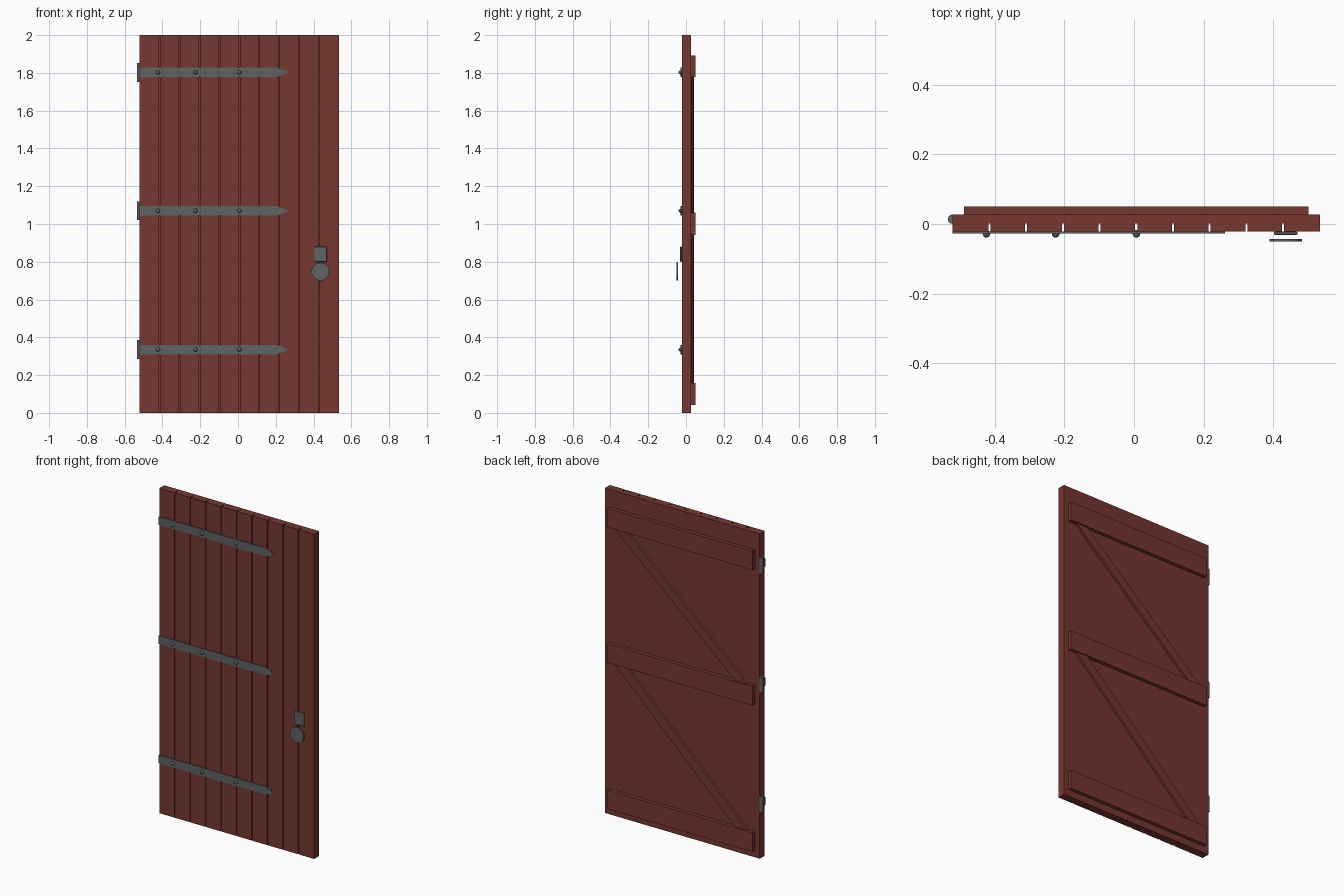
import bpy, bmesh, math
from mathutils import Vector

cube = bpy.data.objects.get("Cube")
if cube:
    bpy.data.objects.remove(cube, do_unlink=True)


def material(name, rgb):
    m = bpy.data.materials.new(name)
    m.use_nodes = True
    m.diffuse_color = (*rgb, 1)
    bsdf = m.node_tree.nodes["Principled BSDF"]
    bsdf.inputs["Base Color"].default_value = (*rgb, 1)
    bsdf.inputs["Roughness"].default_value = 0.7
    return m


WOOD = material("red_brown_wood", (0.18, 0.038, 0.03))
IRON = material("grey_iron", (0.11, 0.125, 0.125))


def finish(name, bm, mat):
    bmesh.ops.recalc_face_normals(bm, faces=bm.faces)
    mesh = bpy.data.meshes.new(name)
    bm.to_mesh(mesh)
    bm.free()
    mesh.materials.append(mat)
    ob = bpy.data.objects.new(name, mesh)
    bpy.context.collection.objects.link(ob)
    return ob


def prism(name, points, offset, mat):
    """Extrude a closed outline along the offset vector."""
    bm = bmesh.new()
    face = bm.faces.new([bm.verts.new(p) for p in points])
    top = bmesh.ops.extrude_face_region(bm, geom=[face])["geom"]
    moved = [v for v in top if isinstance(v, bmesh.types.BMVert)]
    bmesh.ops.translate(bm, verts=moved, vec=Vector(offset))
    return finish(name, bm, mat)


def plate(name, outline, y0, y1, mat):
    """Flat part: an x-z outline with thickness along y."""
    return prism(name, [(x, y0, z) for x, z in outline], (0, y1 - y0, 0), mat)


def smooth(ob):
    bpy.ops.object.select_all(action='DESELECT')
    ob.select_set(True)
    bpy.context.view_layer.objects.active = ob
    bpy.ops.object.shade_smooth_by_angle(angle=math.radians(40))


def circle(cx, cy, r, n):
    return [(cx + r * math.cos(2 * math.pi * i / n),
             cy + r * math.sin(2 * math.pi * i / n)) for i in range(n)]


# Door slab: plan outline with grooves between the planks
LEFT, RIGHT, FRONT, BACK = -0.521, 0.534, -0.022, 0.027
PLANKS, GAP, GROOVE_Y = 10, 0.003, 0.002
pitch = (RIGHT - LEFT) / PLANKS
outline = [(LEFT, FRONT)]
for i in range(1, PLANKS):
    x = LEFT + pitch * i
    outline += [(x - GAP, FRONT), (x - GAP, GROOVE_Y),
                (x + GAP, GROOVE_Y), (x + GAP, FRONT)]
outline += [(RIGHT, FRONT), (RIGHT, BACK), (LEFT, BACK)]
prism("plank_door", [(x, y, 0) for x, y in outline], (0, 0, 2), WOOD)

# Horizontal battens on the back
battens = {"bottom": (0.042, 0.159), "middle": (0.943, 1.06), "top": (1.777, 1.893)}
for name, (z0, z1) in battens.items():
    plate(name + "_batten",
          [(-0.489, z0), (0.501, z0), (0.501, z1), (-0.489, z1)], BACK, 0.05, WOOD)

# Diagonal braces between the battens
for name, low, high in (("lower", "bottom", "middle"), ("upper", "middle", "top")):
    z0, z1 = battens[low][1], battens[high][0]
    plate(name + "_brace",
          [(-0.448, z0), (-0.365, z0), (0.457, z1), (0.374, z1)], BACK, 0.043, WOOD)

# Strap hinges with rivets and knuckles
for name, z in (("bottom", 0.335), ("middle", 1.07), ("top", 1.803)):
    h = 0.025
    plate(name + "_hinge_strap",
          [(LEFT, z - h), (0.21, z - h), (0.262, z - 0.003), (0.262, z + 0.003),
           (0.21, z + h), (LEFT, z + h)], FRONT, -0.028, IRON)
    smooth(prism(name + "_hinge_knuckle",
                 [(x, y, z - 0.05) for x, y in circle(-0.522, 0.014, 0.013, 24)],
                 (0, 0, 0.1), IRON))
    for i, x in enumerate((-0.424, -0.225, 0.007)):
        bm = bmesh.new()
        bmesh.ops.create_uvsphere(bm, u_segments=16, v_segments=10, radius=0.011)
        bmesh.ops.translate(bm, verts=bm.verts, vec=(x, -0.028, z))
        smooth(finish(f"{name}_rivet_{i + 1}", bm, IRON))

# Lock plate and round handle
lock = plate("lock_plate", [(0.402, 0.8), (0.47, 0.8), (0.47, 0.88), (0.402, 0.88)],
             FRONT, -0.031, IRON)
bevel = lock.modifiers.new("soft_edges", 'BEVEL')
bevel.width, bevel.segments = 0.003, 2
smooth(plate("door_handle", circle(0.436, 0.748, 0.047, 32), -0.043, -0.05, IRON))
